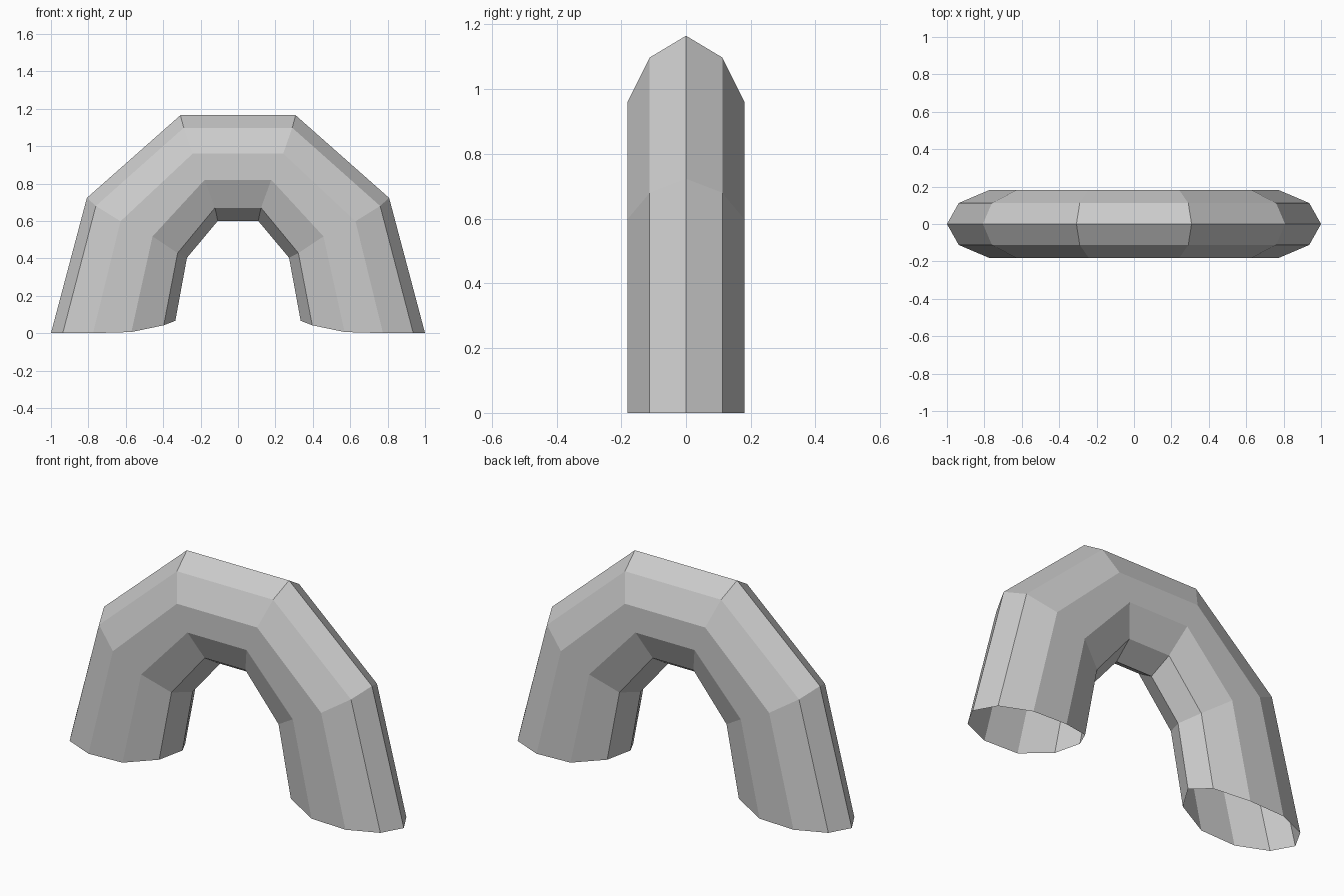
import bpy, bmesh

if "Cube" in bpy.data.objects:
    bpy.data.objects.remove(bpy.data.objects["Cube"])

# Half-width of the ten-sided tube, from outer ridge to inner ridge
WIDTHS = [0, 0.112, 0.181, 0.181, 0.112, 0]

# (x, z) of each ring from outer ridge to inner ridge: foot, shoulder, crown
STATIONS = [
    [(1.0, 0), (0.937, 0), (0.775, 0), (0.57, 0.006), (0.397, 0.042), (0.335, 0.066)],
    [(0.808, 0.723), (0.76, 0.68), (0.628, 0.598), (0.457, 0.517), (0.323, 0.428), (0.273, 0.403)],
    [(0.308, 1.165), (0.29, 1.098), (0.242, 0.96), (0.178, 0.82), (0.123, 0.67), (0.108, 0.60)],
]


def add_ring(bm, points, side):
    """Ring of ten vertices: front half going inwards, back half returning."""
    half = [(side * x, w, z) for (x, z), w in zip(points, WIDTHS)]
    front = [bm.verts.new((x, -w, z)) for x, w, z in half]
    back = [bm.verts.new((x, w, z)) for x, w, z in half[-2:0:-1]]
    return front + back


# Bent tube, open at both feet
bm = bmesh.new()
rings = [add_ring(bm, s, -1) for s in STATIONS]
rings += [add_ring(bm, s, 1) for s in reversed(STATIONS)]
for a, b in zip(rings, rings[1:]):
    for i in range(len(a)):
        j = (i + 1) % len(a)
        bm.faces.new((a[i], a[j], b[j], b[i]))
# Crown underside normals should face out of the tube
bmesh.ops.recalc_face_normals(bm, faces=bm.faces)
bm.normal_update()
crown = max(bm.faces, key=lambda f: f.calc_center_median().z)
if crown.normal.z < 0:
    bmesh.ops.reverse_faces(bm, faces=bm.faces)

mesh = bpy.data.meshes.new("arch_tube")
bm.to_mesh(mesh)
bm.free()
bpy.context.collection.objects.link(bpy.data.objects.new("arch_tube", mesh))
